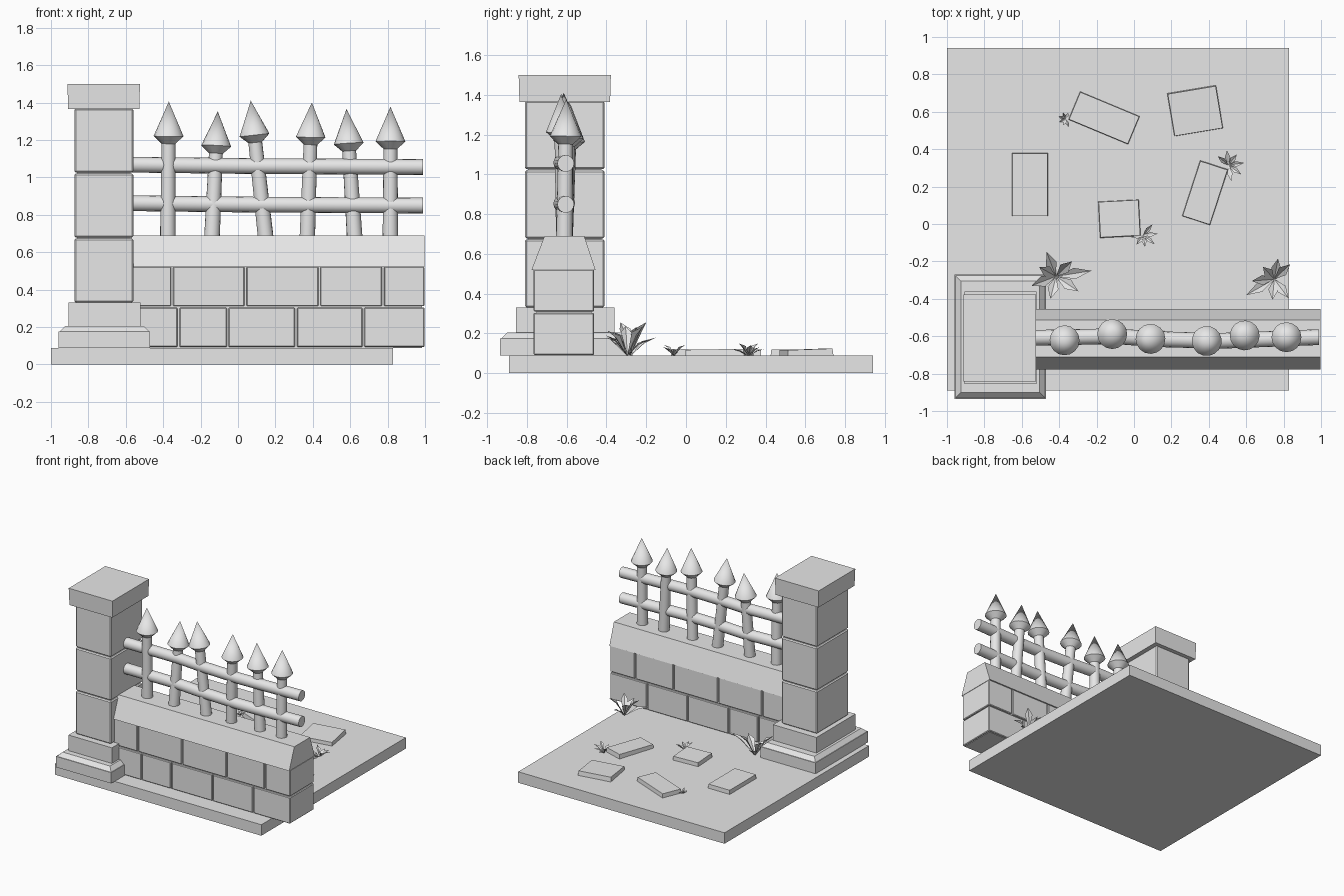
import bpy, bmesh, math, random
from mathutils import Vector, Matrix

random.seed(4)
cube = bpy.data.objects.get("Cube")
if cube:
    bpy.data.objects.remove(cube, do_unlink=True)

GREY = (0.8, 0.8, 0.8, 1)
stone = bpy.data.materials.new("pale_grey")
stone.use_nodes = True
stone.diffuse_color = GREY
stone.node_tree.nodes["Principled BSDF"].inputs["Base Color"].default_value = GREY


def finish(name, bm, smooth=False, solid=True):
    if solid:
        bmesh.ops.recalc_face_normals(bm, faces=bm.faces)
    mesh = bpy.data.meshes.new(name)
    bm.to_mesh(mesh)
    bm.free()
    mesh.materials.append(stone)
    ob = bpy.data.objects.new(name, mesh)
    bpy.context.collection.objects.link(ob)
    if smooth:
        bpy.ops.object.select_all(action='DESELECT')
        ob.select_set(True)
        bpy.context.view_layer.objects.active = ob
        bpy.ops.object.shade_smooth_by_angle(angle=math.radians(35))
    return ob


def block(name, x, y, z, inset=0.0, bevel=0.0):
    """Box between ranges; inset narrows the top, bevel softens edges."""
    bm = bmesh.new()
    bmesh.ops.create_cube(bm, size=1)
    for v in bm.verts:
        sx, sy = v.co.x, v.co.y
        top = v.co.z > 0
        k = 2 * inset if top else 0
        v.co = (sum(x) / 2 + sx * (x[1] - x[0] - k),
                sum(y) / 2 + sy * (y[1] - y[0] - k), z[1] if top else z[0])
    if bevel:
        bmesh.ops.bevel(bm, geom=bm.edges[:], offset=bevel, segments=1, affect='EDGES')
    return finish(name, bm)


def tube(name, stations, sides=16):
    """Round bar skinned through (point, radius) stations."""
    bm = bmesh.new()
    axis = stations[-1][0] - stations[0][0]
    turn = axis.to_track_quat('Z', 'Y')
    rings = []
    for point, r in stations:
        rings.append([bm.verts.new(point + turn @ Vector((r * math.cos(a), r * math.sin(a), 0)))
                      for a in (i * math.tau / sides for i in range(sides))])
    for low, high in zip(rings, rings[1:]):
        for i in range(sides):
            j = (i + 1) % sides
            bm.faces.new((low[i], low[j], high[j], high[i]))
    bm.faces.new(rings[0])
    bm.faces.new(rings[-1])
    bmesh.ops.remove_doubles(bm, verts=bm.verts, dist=0.0005)
    return finish(name, bm, smooth=True)


# Ground slab
block("ground_slab", (-1, 0.83), (-0.89, 0.94), (0, 0.088))

# Pillar: stepped foot, three stacked stones around a core, cap
block("pillar_plinth", (-0.96, -0.47), (-0.935, -0.27), (0.088, 0.175))
block("pillar_plinth_slope", (-0.955, -0.475), (-0.93, -0.275), (0.175, 0.205), 0.03)
block("pillar_foot", (-0.905, -0.52), (-0.855, -0.36), (0.2, 0.33))
block("pillar_core", (-0.86, -0.575), (-0.795, -0.425), (0.3, 1.38))
for i in range(3):
    z = 0.33 + i * 0.348
    block(f"pillar_stone_{i + 1}", (-0.875, -0.56), (-0.81, -0.41), (z, z + 0.343), bevel=0.008)
block("pillar_cap", (-0.908, -0.528), (-0.838, -0.382), (1.365, 1.5), -0.004)

# Wall: bricks around a core
block("wall_core", (-0.6, 0.985), (-0.753, -0.475), (0.088, 0.53))
rows = (((0.092, 0.303), (-0.6, -0.318, -0.055, 0.31, 0.67, 1.003)),
        ((0.311, 0.522), (-0.6, -0.352, 0.04, 0.435, 0.775, 1.003)))
for r, (z, joints) in enumerate(rows):
    for b, (left, right) in enumerate(zip(joints, joints[1:])):
        block(f"brick_{r + 1}_{b + 1}", (left + 0.005, right - 0.005),
              (-0.767, -0.462), z, bevel=0.005)

# Coping with sloped sides
bm = bmesh.new()
profile = ((-0.777, 0.52), (-0.455, 0.52), (-0.512, 0.69), (-0.712, 0.69))
end = bm.faces.new([bm.verts.new((-0.57, y, z)) for y, z in profile])
ext = bmesh.ops.extrude_face_region(bm, geom=[end])
bmesh.ops.translate(bm, vec=(1.568, 0, 0),
                    verts=[g for g in ext["geom"] if isinstance(g, bmesh.types.BMVert)])
finish("wall_coping", bm)

# Two slightly bent rails
for name, z in (("upper_rail", 1.068), ("lower_rail", 0.862)):
    path = ((-0.6, -0.61, 0), (-0.1, -0.6, -0.006), (0.1, -0.615, -0.008),
            (0.45, -0.625, -0.01), (0.99, -0.605, -0.013))
    tube(name, [(Vector((x, y, z + dz)), 0.042) for x, y, dz in path])

# Leaning spiked posts: foot x, tip x, tip y, tip height
posts = ((-0.375, -0.37, -0.625, 1.405), (-0.14, -0.108, -0.58, 1.352),
         (0.15, 0.068, -0.615, 1.41), (0.37, 0.395, -0.63, 1.4),
         (0.625, 0.58, -0.59, 1.365), (0.815, 0.815, -0.603, 1.377))
for i, (foot, x, y, z) in enumerate(posts):
    base, tip = Vector((foot, -0.612, 0.66)), Vector((x, y, z))
    up = (tip - base).normalized()
    tube(f"spiked_post_{i + 1}",
         [(base, 0.042), (tip - up * 0.225, 0.037), (tip - up * 0.185, 0.08), (tip, 0)])

# Paving stones: centre, size, turn, tilt
paving = ((-0.16, 0.567, 0.348, 0.165, -22.6, 0), (0.327, 0.605, 0.267, 0.235, 9.5, 2),
          (-0.557, 0.21, 0.195, 0.34, 0, 0), (-0.078, 0.028, 0.22, 0.197, 3, -1),
          (0.38, 0.167, 0.16, 0.315, -18, 1))
for i, (x, y, w, d, turn, tilt) in enumerate(paving):
    ob = block(f"paving_stone_{i + 1}", (-w / 2, w / 2), (-d / 2, d / 2), (-0.02, 0.03), 0.004)
    ob.location = (x, y, 0.09)
    ob.rotation_euler = (math.radians(tilt), 0, math.radians(turn))


def plant(name, x, y, tips, width, height):
    """Tuft of folded pointed leaves reaching to the given offsets."""
    bm = bmesh.new()
    for k, (dx, dy) in enumerate(tips):
        out = Vector((dx, dy, 0))
        side = Vector((-dy, dx, 0)).normalized() * width
        rise = Vector((0, 0, height * (0.55 + 0.45 * ((k * 3) % 4) / 3)))
        root = bm.verts.new((0, 0, 0))
        spine = bm.verts.new(out * 0.55 + rise * 0.7)
        tip = bm.verts.new(out + rise)
        for s in (side, -side):
            edge = bm.verts.new(out * 0.52 + rise * 0.8 + s)
            order = (root, spine, tip, edge) if s is side else (root, edge, tip, spine)
            bm.faces.new(order)
    ob = finish(name, bm, solid=False)
    ob.location = (x, y, 0.086)


plant("large_plant_left", -0.417, -0.28,
      ((-0.05, 0.13), (0.085, 0.08), (0.19, 0.03), (0.12, -0.08),
       (-0.03, -0.12), (-0.13, -0.05), (-0.09, 0.05)), 0.03, 0.17)
plant("large_plant_right", 0.75, -0.295,
      ((0.02, 0.11), (0.085, 0.08), (0.075, -0.1), (-0.01, -0.11),
       (-0.15, -0.085), (-0.12, -0.01), (-0.06, 0.065)), 0.027, 0.15)

# Small tufts beside the paving: place, facing angle, reach
for i, (x, y, facing, reach) in enumerate(((-0.365, 0.56, 180, 0.045),
                                           (0.505, 0.315, 30, 0.085),
                                           (0.05, -0.06, -60, 0.075))):
    tips = []
    for k in range(6):
        a = math.radians(facing - 110 + k * 44)
        d = reach * random.uniform(0.8, 1.05)
        tips.append((d * math.cos(a), d * math.sin(a)))
    plant(f"small_plant_{i + 1}", x, y, tips, reach * 0.17, reach * 0.75)
